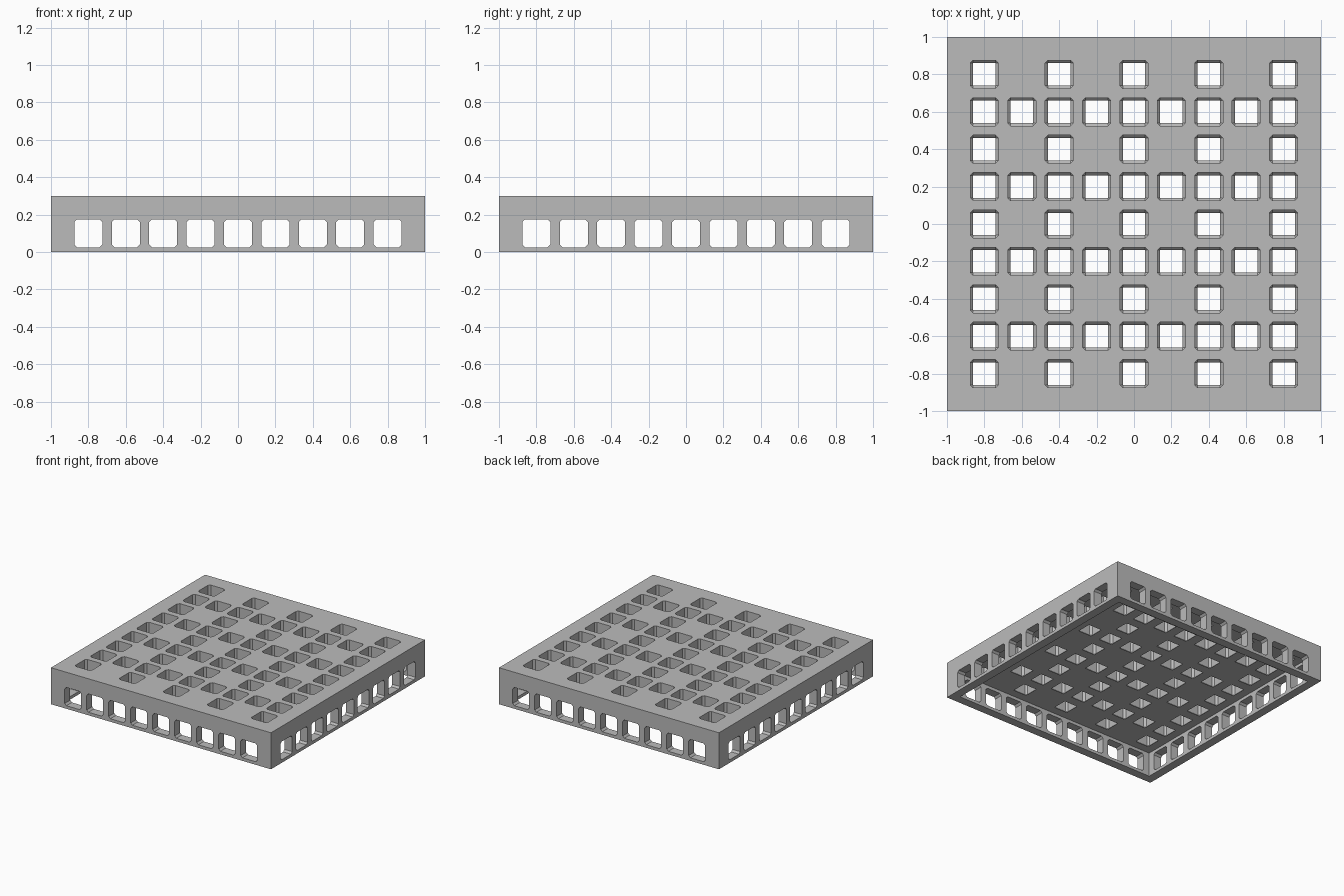
import bpy, bmesh
from mathutils import Matrix, Vector

if "Cube" in bpy.data.objects:
    bpy.data.objects.remove(bpy.data.objects["Cube"])

WALL, HEIGHT, HOLE, CHAMFER = 0.1, 0.3, 0.15, 0.015

grey = bpy.data.materials.new("plain grey")
grey.diffuse_color = (0.5, 0.5, 0.5, 1)
grey.use_nodes = True
grey.node_tree.nodes["Principled BSDF"].inputs["Base Color"].default_value = grey.diffuse_color


def make_object(name, bm):
    bmesh.ops.recalc_face_normals(bm, faces=bm.faces)
    mesh = bpy.data.meshes.new(name)
    bm.to_mesh(mesh)
    bm.free()
    mesh.materials.append(grey)
    obj = bpy.data.objects.new(name, mesh)
    bpy.context.collection.objects.link(obj)
    return obj


def section(bm, cut, z):
    """Square hole section with its corners cut off by the given amount."""
    h = HOLE / 2
    k = HOLE / 2 - CHAMFER
    e = h if cut else k
    pts = [(e, -k), (e, k), (k, e), (-k, e), (-e, k), (-e, -k), (-k, -e), (k, -e)]
    return [bm.verts.new((x, y, z)) for x, y in pts]


def add_hole(bm, place, normal):
    """Hole cutter: wide octagon outside, tapering to a square at the inner face."""
    part = bmesh.new()
    rings = [section(part, True, 0.05), section(part, True, CHAMFER - WALL),
             section(part, False, -WALL), section(part, False, -WALL - 0.02)]
    for a, b in zip(rings, rings[1:]):
        for i in range(8):
            j = (i + 1) % 8
            part.faces.new((a[i], a[j], b[j], b[i]))
    part.faces.new(rings[0])
    part.faces.new(rings[-1])
    bmesh.ops.remove_doubles(part, verts=part.verts, dist=1e-5)
    turn = Vector(normal).to_track_quat('Z', 'Y').to_matrix().to_4x4()
    bmesh.ops.transform(part, matrix=Matrix.Translation(place) @ turn, verts=part.verts)
    bmesh.ops.recalc_face_normals(part, faces=part.faces)
    temp = bpy.data.meshes.new("temp")
    part.to_mesh(temp)
    part.free()
    bm.from_mesh(temp)
    bpy.data.meshes.remove(temp)


# Open-bottomed tray
bm = bmesh.new()
bmesh.ops.create_cube(bm, size=1, matrix=Matrix.Translation((0, 0, HEIGHT / 2))
                      @ Matrix.Diagonal((2, 2, HEIGHT, 1)))
bottom = min(bm.faces, key=lambda f: f.calc_center_median().z)
bmesh.ops.inset_region(bm, faces=[bottom], thickness=WALL)
new = bmesh.ops.extrude_discrete_faces(bm, faces=[bottom])["faces"][0]
bmesh.ops.translate(bm, verts=new.verts, vec=(0, 0, HEIGHT - WALL))
tray = make_object("perforated_tray", bm)

# Hole cutters: nine per side wall, and the lattice pattern on top
bm = bmesh.new()
for i in range(-4, 5):
    p = i * 0.2
    for s in (-1, 1):
        add_hole(bm, (p, s, 0.1), (0, s, 0))
        add_hole(bm, (s, p, 0.1), (s, 0, 0))
    for j in range(-4, 5):
        if i % 2 == 0 or j % 2:
            add_hole(bm, (p, j * 0.2, HEIGHT), (0, 0, 1))
cutter = make_object("hole_cutters", bm)
cutter.hide_render = True

mod = tray.modifiers.new("holes", 'BOOLEAN')
mod.operation = 'DIFFERENCE'
mod.solver = 'EXACT'
mod.object = cutter
bpy.context.view_layer.objects.active = tray
bpy.ops.object.modifier_apply(modifier=mod.name)
bpy.data.objects.remove(cutter)
